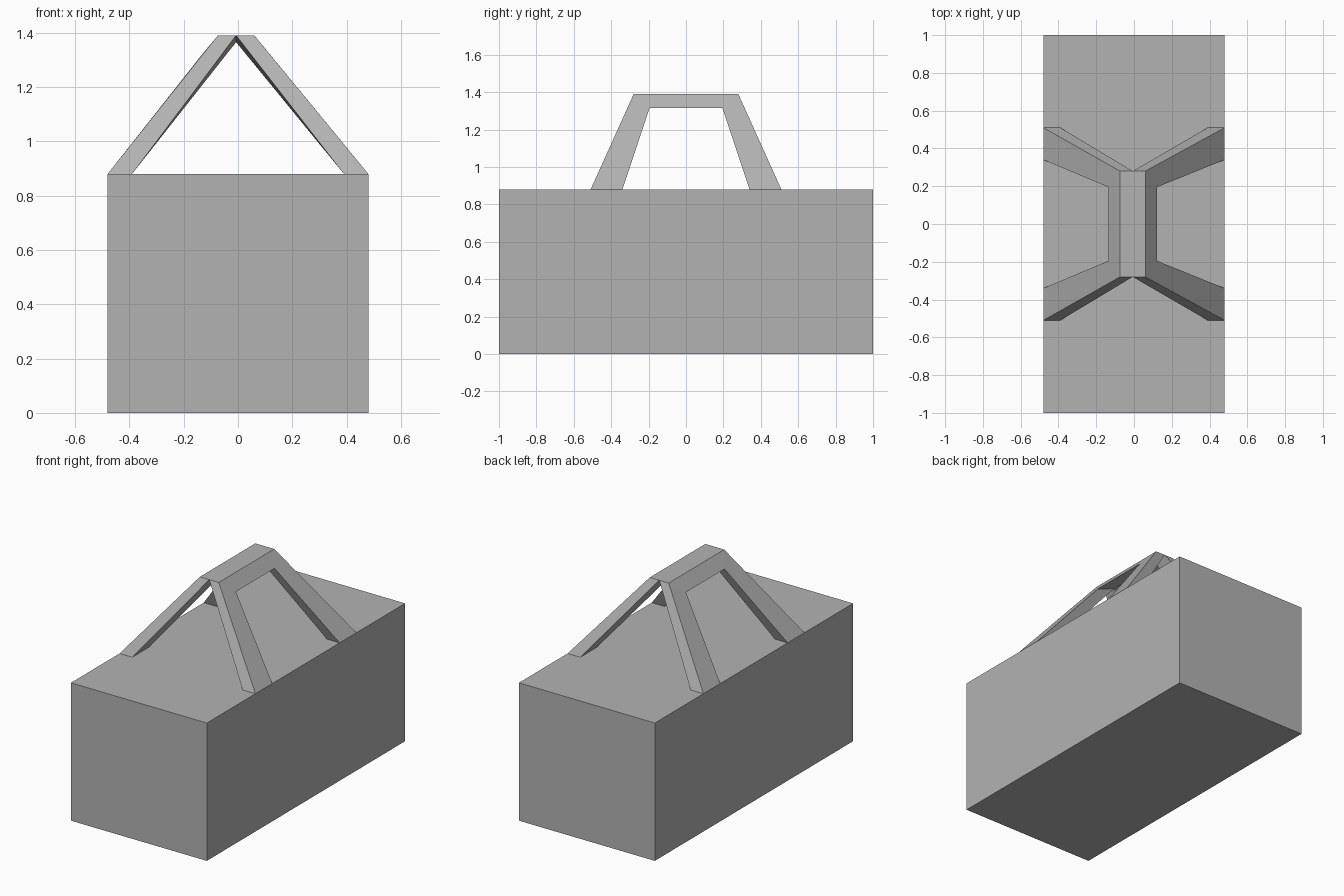
import bpy
import bmesh

HALF_W, BODY_H, TOP_Z = 0.48, 0.88, 1.39
RIDGE_X = -0.007

cube = bpy.data.objects.get("Cube")
if cube:
    bpy.data.objects.remove(cube, do_unlink=True)

# Single plain grey material
grey = bpy.data.materials.new("plain grey")
grey.use_nodes = True
colour = (0.45, 0.45, 0.45, 1)
grey.diffuse_color = colour
grey.node_tree.nodes["Principled BSDF"].inputs["Base Color"].default_value = colour


def finish(bm, name):
    """Turn a bmesh into a flat-shaded object."""
    bmesh.ops.remove_doubles(bm, verts=bm.verts, dist=0.0005)
    bmesh.ops.recalc_face_normals(bm, faces=bm.faces)
    mesh = bpy.data.meshes.new(name)
    bm.to_mesh(mesh)
    bm.free()
    mesh.materials.append(grey)
    obj = bpy.data.objects.new(name, mesh)
    bpy.context.collection.objects.link(obj)
    return obj


# Box body
bm = bmesh.new()
bmesh.ops.create_cube(bm, size=1)
for v in bm.verts:
    v.co.x *= 2 * HALF_W
    v.co.y *= 2
    v.co.z = (v.co.z + 0.5) * BODY_H
finish(bm, "body")

# Cross-sections of a leg: outer corner, inner corner, hole inner, hole outer
FOOT = [(HALF_W, 0.51, BODY_H), (0.39, 0.51, BODY_H),
        (0.39, 0.34, BODY_H), (HALF_W, 0.34, BODY_H)]
HEAD = [(0.06, 0.28, TOP_Z), (RIDGE_X, 0.28, TOP_Z),
        (RIDGE_X, 0.195, 1.365), (0.122, 0.195, 1.315)]


def add_frame(bm, side):
    """One slanted frame: front leg, top bar and back leg."""
    rings = []
    for section, end in ((FOOT, -1), (HEAD, -1), (HEAD, 1), (FOOT, 1)):
        centre = RIDGE_X if section is HEAD else 0
        rings.append([bm.verts.new((centre + side * (x - centre), end * y, z))
                      for x, y, z in section])
    for i in range(3):
        a, b = rings[i], rings[i + 1]
        for k in range(4):
            if i == 1 and k == 1:
                continue  # the two top bars merge here
            n = (k + 1) % 4
            bm.faces.new((a[k], a[n], b[n], b[k]))
    bm.faces.new(rings[0])
    bm.faces.new(rings[-1])


# Pair of handle frames leaning together along the ridge
bm = bmesh.new()
for side in (1, -1):
    add_frame(bm, side)
finish(bm, "handle")
